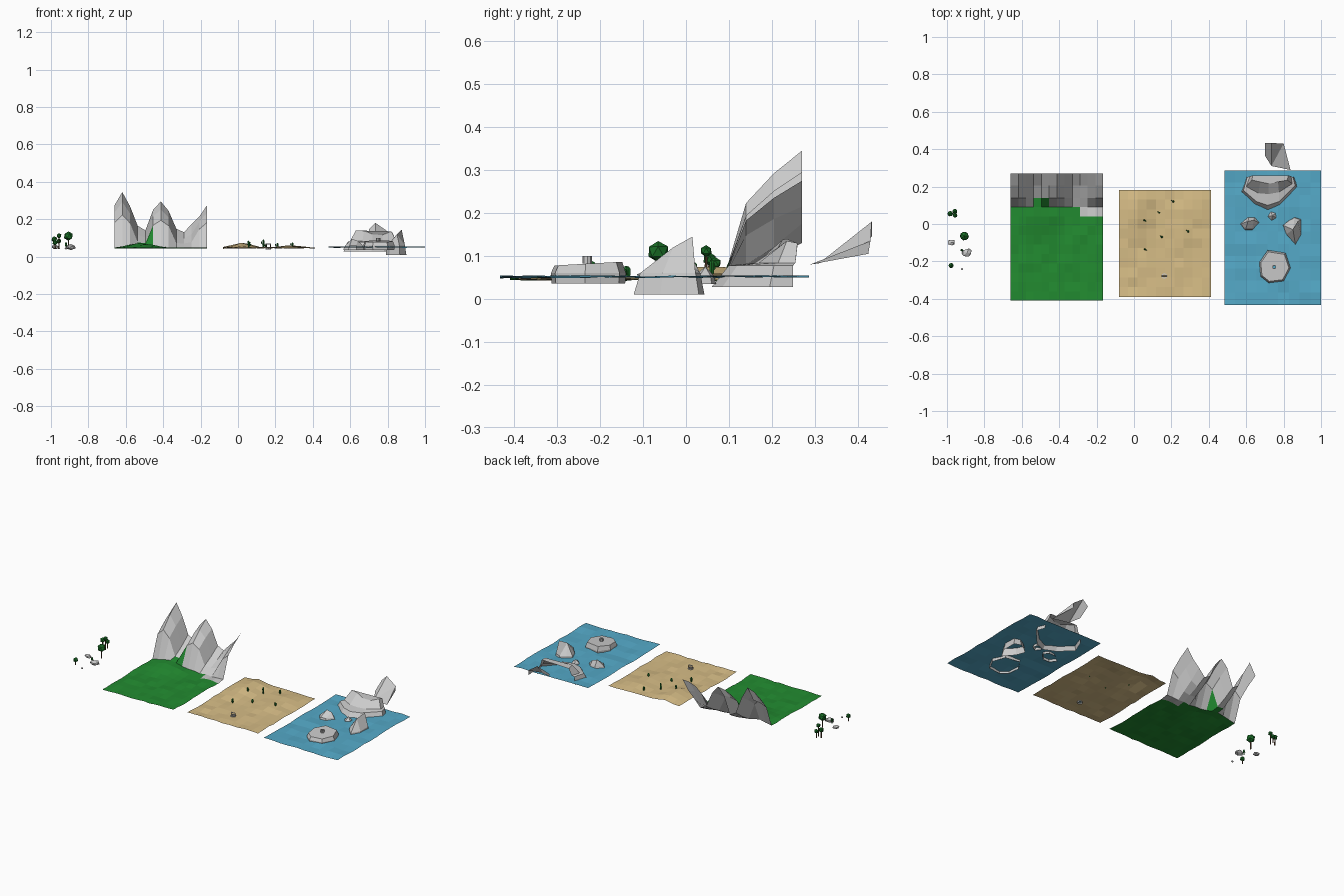
import bpy, bmesh, math, random
from mathutils import Vector

if "Cube" in bpy.data.objects:
    bpy.data.objects.remove(bpy.data.objects["Cube"])
random.seed(4)


def material(name, rgb):
    m = bpy.data.materials.new(name)
    m.diffuse_color = (*rgb, 1)
    m.use_nodes = True
    m.node_tree.nodes["Principled BSDF"].inputs["Base Color"].default_value = m.diffuse_color
    return m


GREEN = material("grass", (0.016, 0.26, 0.03))
LEAF = material("leaf", (0.01, 0.16, 0.02))
SAND = material("sand", (0.68, 0.51, 0.24))
WATER = material("water", (0.09, 0.40, 0.58))
BARK = material("bark", (0.12, 0.06, 0.03))


def build(name, verts, faces, mat=None):
    me = bpy.data.meshes.new(name)
    me.from_pydata([tuple(v) for v in verts], [], faces)
    bm = bmesh.new()
    bm.from_mesh(me)
    loose = [v for v in bm.verts if not v.link_faces]
    bmesh.ops.delete(bm, geom=loose, context='VERTS')
    bm.to_mesh(me)
    bm.free()
    ob = bpy.data.objects.new(name, me)
    bpy.context.collection.objects.link(ob)
    if mat:
        me.materials.append(mat)
    return ob


def sheet(name, xs, ys, height, mat=None, keep=lambda i, j: True):
    """Open height-field grid."""
    n = len(xs)
    verts = [(x, y, height(i, j, x, y)) for j, y in enumerate(ys) for i, x in enumerate(xs)]
    faces = [(j*n+i, j*n+i+1, (j+1)*n+i+1, (j+1)*n+i)
             for j in range(len(ys)-1) for i in range(n-1) if keep(i, j)]
    return build(name, verts, faces, mat)


def loft(name, rings, closed=True, cap=True, base=False, mat=None):
    """Flat-sided skin over rings of equal point count."""
    n = len(rings[0])
    verts = [p for r in rings for p in r]
    span = n if closed else n-1
    faces = [(k*n+i, k*n+(i+1) % n, (k+1)*n+(i+1) % n, (k+1)*n+i)
             for k in range(len(rings)-1) for i in range(span)]
    if cap:
        faces.append(tuple(range((len(rings)-1)*n, len(rings)*n)))
    if base:
        faces.append(tuple(reversed(range(n))))
    return build(name, verts, faces, mat)


def circle(c, r, z, n):
    return [(c[0]+r*math.cos(2*math.pi*i/n), c[1]+r*math.sin(2*math.pi*i/n), z) for i in range(n)]


def lerp(a, b, n):
    return [a+(b-a)*i/n for i in range(n+1)]


# --- mountain panel: one height field split into meadow and cliffs
xs = lerp(-0.66, -0.165, 12)
ys = lerp(-0.41, 0.09, 10) + [0.14, 0.205, 0.27]
ridge = [0.275, 0.345, 0.27, 0.165, 0.14, 0.25, 0.295, 0.245, 0.15, 0.13, 0.175, 0.215, 0.275]
high = {11: 0.58, 12: 0.82, 13: 1.0}
noise = {(i, j): random.uniform(-0.004, 0.004) for i in range(13) for j in range(14)}


def land(i, j, x, y):
    if j in high:
        f = high[j] if ridge[i] > 0.18 else high[j]**3
        return 0.055 + (ridge[i]-0.055)*f
    bump = 0.028*math.exp(-((x+0.52)/0.08)**2-((y-0.06)/0.1)**2)
    return 0.046 + bump + noise[i, j]


def is_cliff(i, j):
    return j > 10 or (j == 10 and i not in (3, 4)) or (j == 9 and i > 8)


sheet("meadow", xs, ys, land, GREEN, lambda i, j: not is_cliff(i, j))
sheet("mountain", xs, ys, land, None, is_cliff)


# --- desert dunes
def dune(i, j, x, y):
    return (0.046 + 0.03*math.exp(-((x-0.02)/0.07)**2-((y-0.08)/0.12)**2)
            + 0.014*math.exp(-((x-0.28)/0.07)**2-((y-0.02)/0.15)**2) + random.uniform(-0.004, 0.004))


sheet("desert", lerp(-0.08, 0.412, 10), lerp(-0.39, 0.183, 11), dune, SAND)

# cacti
for x, y, b, h in [(0.135, 0.06, 0.052, 0.04), (0.21, 0.12, 0.048, 0.025), (0.055, 0.02, 0.06, 0.025),
                   (0.15, -0.07, 0.045, 0.025), (0.29, -0.04, 0.055, 0.02), (0.057, -0.135, 0.047, 0.028)]:
    loft("cactus", [circle((x, y), r, b+h*t, 5) for r, t in ((0.004, 0), (0.006, 0.4), (0.006, 0.8), (0.002, 1))],
         mat=LEAF, base=True)
    s = -1 if x > 0.1 else 1
    loft("cactus_arm", [circle((x+s*d, y-s*d*0.6), r, b+h*t, 4)
                        for d, r, t in ((0.003, 0.002, 0.35), (0.009, 0.003, 0.45), (0.009, 0.002, 0.75))], mat=LEAF)


# --- stone ring wells
def well(c, r, z, h, roof):
    loft("well_wall", [circle(c, a, b, 8) for a, b in
                       ((r, z), (r, z+h), (r*0.65, z+h), (r*0.65, z+h*0.4))], cap=False)
    loft("well_water", [circle(c, r*0.66, z+h*0.5, 8)], mat=WATER)
    if roof:
        for s in (-1, 1):
            loft("well_post", [circle((c[0]+s*r*0.8, c[1]), 0.002, q, 4) for q in (z+h*0.8, z+h*2)], mat=BARK)
        loft("well_beam", [[(c[0]+s*r, c[1]+a, z+h*2+b) for a, b in
                            ((-.003, 0), (.003, 0), (0, .004))] for s in (-1, 1)], base=True)


well((0.162, -0.278), 0.015, 0.038, 0.014, True)
well((0.75, -0.23), 0.011, 0.083, 0.017, False)

# --- lake
sheet("lake", lerp(0.483, 1.0, 9), lerp(-0.433, 0.287, 11),
      lambda i, j, x, y: 0.051+random.uniform(-0.004, 0.004), WATER)

# island with flat top
plan = [(.67, -.205), (.677, -.28), (.72, -.315), (.80, -.305), (.837, -.235), (.81, -.155), (.715, -.14)]
loft("island", [[(0.75+(x-0.75)*s, -0.23+(y+0.23)*s, z+k*(y+0.23)) for x, y in plan]
                for s, z, k in ((0.98, 0.036, 0), (1.0, 0.06, 0), (0.9, 0.082, 0.05))])

# cove rock: open at back and bottom
arc = [(.60, .25), (.565, .165), (.645, .09), (.715, .06), (.78, .085), (.88, .195), (.86, .25)]
ledge = [(.605, .25), (.585, .18), (.655, .12), (.715, .10), (.775, .12), (.862, .205), (.85, .25)]
inner = [(.62, .255), (.60, .20), (.665, .165), (.72, .16), (.775, .17), (.845, .215), (.84, .255)]
crest = [(.635, .26), (.63, .235), (.675, .225), (.72, .215), (.77, .225), (.82, .235), (.825, .26)]
loft("cove_rock", [
    [(x, y, 0.028) for x, y in arc],
    [(x, y, 0.078) for x, y in ledge],
    [(x, y, 0.084) for x, y in inner],
    [(x, y, z) for (x, y), z in zip(crest, (.125, .14, .138, .12, .115, .135, .13))]],
    closed=False)


# pointed rocks, open below the waterline
def crag(name, plan, z0, zm, peaks, s=0.8):
    cx = sum(p[0] for p in plan)/len(plan)
    cy = sum(p[1] for p in plan)/len(plan)
    mid = [(cx+(x-cx)*s, cy+(y-cy)*s, zm) for x, y in plan]
    n = len(plan)
    verts = [(x, y, z0) for x, y in plan] + mid + peaks
    faces = [(i, (i+1) % n, n+(i+1) % n, n+i) for i in range(n)]

    def near(i):
        return min(range(len(peaks)), key=lambda k: (Vector(mid[i])-Vector(peaks[k])).length)
    for i in range(n):
        a, b = near(i), near((i+1) % n)
        faces.append((n+i, n+(i+1) % n, 2*n+b) if a == b else (n+i, n+(i+1) % n, 2*n+b, 2*n+a))
    build(name, verts, faces)


crag("right_rock", [(.79, -.005), (.81, -.06), (.865, -.122), (.90, -.06), (.90, .03), (.86, .043), (.82, .02)],
     0.01, 0.06, [(.875, .015, .145), (.85, -.03, .12)], 0.85)
crag("left_rock", [(.562, .0), (.59, -.035), (.635, -.035), (.677, .01), (.65, .04), (.61, .04)],
     0.035, 0.06, [(.61, .015, .095), (.64, .02, .085)])
crag("small_rock", [(.712, .04), (.735, .015), (.765, .03), (.76, .06), (.73, .07)],
     0.035, 0.055, [(.74, .045, .075)])

# leaning slab behind the lake
build("slab_rock", [(.70, .433, .145), (.735, .433, .18), (.80, .43, .135), (.837, .289, .08),
                    (.735, .31, .083), (.70, .365, .10), (.80, .425, .105)],
      [(0, 5, 4, 1), (1, 4, 2), (2, 4, 3), (2, 3, 6)])


# --- loose scenery: trees and boulders
def blob(name, c, size, mat=None, jitter=0.0):
    bm = bmesh.new()
    bmesh.ops.create_icosphere(bm, subdivisions=1, radius=1)
    for v in bm.verts:
        k = 1+random.uniform(-jitter, jitter)
        v.co = Vector([c[i]+v.co[i]*size[i]*k for i in range(3)])
    me = bpy.data.meshes.new(name)
    bm.to_mesh(me)
    bm.free()
    ob = bpy.data.objects.new(name, me)
    bpy.context.collection.objects.link(ob)
    if mat:
        me.materials.append(mat)


for x, y, z, r in [(-0.907, -0.065, 0.110, 0.026), (-0.957, 0.047, 0.112, 0.014),
                   (-0.958, 0.068, 0.083, 0.014), (-0.982, 0.055, 0.093, 0.016), (-0.978, -0.222, 0.075, 0.015)]:
    loft("tree_trunk", [circle((x, y), 0.004, 0.042, 5), circle((x, y), 0.003, z, 5)], mat=BARK)
    blob("tree_crown", (x, y, z), (r, r, r), LEAF, 0.06)
loft("sapling", [circle((-0.92, -0.14), r, z, 5) for r, z in
                 ((.003, .042), (.003, .055), (.008, .06), (.003, .077))], mat=LEAF)
for x, y, a, h in [(-0.978, -0.098, 0.021, 0.013), (-0.893, -0.155, 0.029, 0.014), (-0.92, -0.241, 0.007, 0.006)]:
    blob("boulder", (x, y, 0.038+h), (a, a*0.85, h), None, 0.2)
